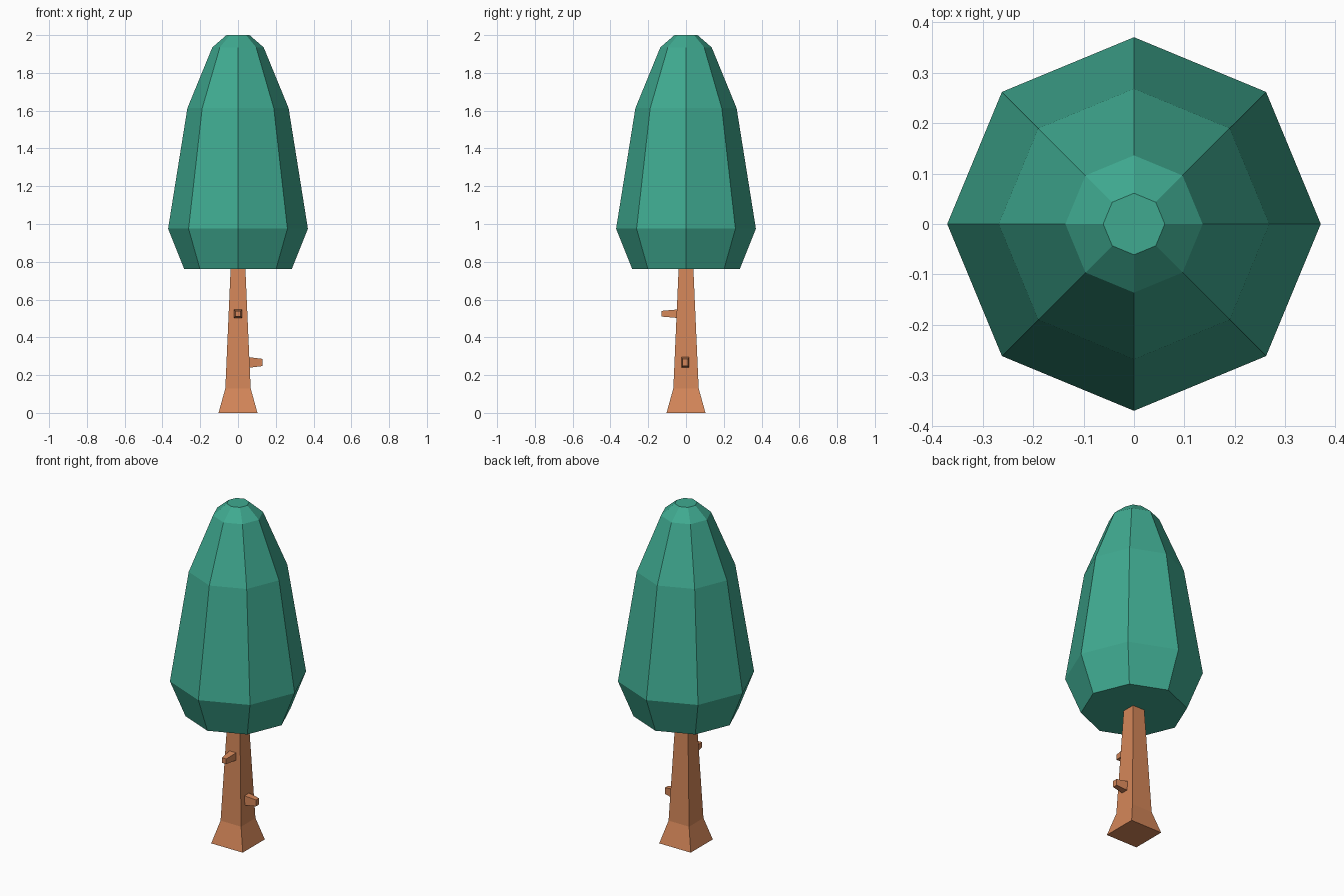
import bpy, bmesh, math
from mathutils import Matrix

if "Cube" in bpy.data.objects:
    bpy.data.objects.remove(bpy.data.objects["Cube"])


def material(name, color):
    m = bpy.data.materials.new(name)
    m.diffuse_color = color
    m.use_nodes = True
    m.node_tree.nodes["Principled BSDF"].inputs["Base Color"].default_value = m.diffuse_color
    return m


def loft(name, rings, mat, matrix=Matrix()):
    """Skin a list of point rings into a closed, flat-faced solid."""
    bm = bmesh.new()
    loops = [[bm.verts.new(p) for p in ring] for ring in rings]
    n = len(loops[0])
    for a, b in zip(loops, loops[1:]):
        for i in range(n):
            j = (i + 1) % n
            bm.faces.new((a[i], a[j], b[j], b[i]))
    bm.faces.new(loops[0][::-1])
    bm.faces.new(loops[-1])
    bm.transform(matrix)
    bmesh.ops.recalc_face_normals(bm, faces=bm.faces[:])
    mesh = bpy.data.meshes.new(name)
    bm.to_mesh(mesh)
    bm.free()
    mesh.materials.append(mat)
    obj = bpy.data.objects.new(name, mesh)
    bpy.context.collection.objects.link(obj)
    return obj


def octagon(r, z):
    return [(r * math.cos(i * math.pi / 4), r * math.sin(i * math.pi / 4), z) for i in range(8)]


def rect(hx, hy, z):
    return [(-hx, -hy, z), (hx, -hy, z), (hx, hy, z), (-hx, hy, z)]


green = material("leaf_green", (0.05, 0.40, 0.28, 1))
brown = material("bark_brown", (0.66, 0.24, 0.10, 1))

# Eight-sided canopy
loft("canopy", [octagon(r, z) for r, z in
                ((0.285, 0.762), (0.37, 0.975), (0.268, 1.613), (0.136, 1.935), (0.061, 2.0))], green)

# Square trunk with flared foot
loft("trunk", [rect(h, h, z) for h, z in ((0.103, 0), (0.067, 0.13), (0.039, 0.765))], brown)

# Tapered branch stubs: local z points outward, local x is vertical
right_frame = Matrix.Translation((0, -0.004, 0.267)) @ Matrix.Rotation(math.pi / 2, 4, 'Y')
loft("branch_stub_right", [rect(0.029, 0.022, 0.05), rect(0.019, 0.014, 0.13)], brown, right_frame)

front_frame = Matrix.Translation((0, 0, 0.525)) @ Matrix.Rotation(math.pi / 2, 4, 'X')
loft("branch_stub_front", [rect(0.023, 0.023, 0.04), rect(0.014, 0.015, 0.13)], brown, front_frame)
